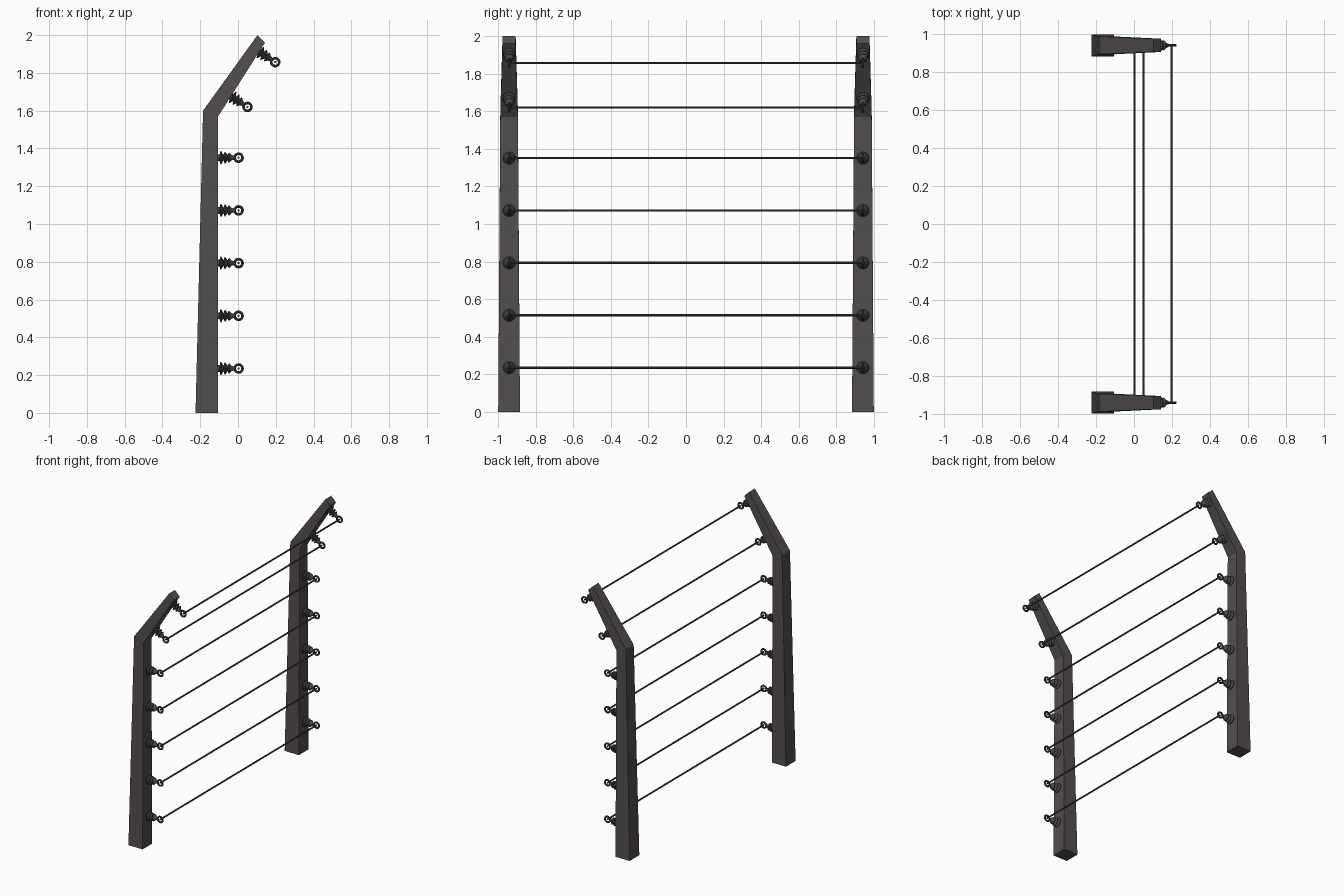
import bpy
import bmesh
from math import atan2, pi
from mathutils import Matrix, Vector

cube = bpy.data.objects.get("Cube")
if cube:
    bpy.data.objects.remove(cube, do_unlink=True)


def material(name, rgb):
    m = bpy.data.materials.new(name)
    m.use_nodes = True
    m.diffuse_color = (*rgb, 1)
    m.node_tree.nodes["Principled BSDF"].inputs["Base Color"].default_value = (*rgb, 1)
    return m


POST = material("post brown grey", (0.085, 0.077, 0.074))
DARK = material("insulator dark grey", (0.065, 0.065, 0.065))
WIRE = material("wire grey", (0.065, 0.06, 0.06))


def finish(bm, name, mat, smooth=False):
    bmesh.ops.recalc_face_normals(bm, faces=bm.faces)
    me = bpy.data.meshes.new(name)
    bm.to_mesh(me)
    bm.free()
    me.materials.append(mat)
    ob = bpy.data.objects.new(name, me)
    bpy.context.collection.objects.link(ob)
    if smooth:
        bpy.ops.object.select_all(action="DESELECT")
        ob.select_set(True)
        bpy.context.view_layer.objects.active = ob
        bpy.ops.object.shade_smooth_by_angle()
    return ob


# Tapered post sections: back point, front point, half width
SECTIONS = [((-0.225, 0), (-0.105, 0), 0.058),
            ((-0.185, 1.6), (-0.105, 1.57), 0.047),
            ((0.103, 2.0), (0.143, 1.96), 0.035)]


def post(name, y):
    bm = bmesh.new()
    rings = []
    for (bx, bz), (fx, fz), w in SECTIONS:
        corners = [(bx, y - w, bz), (fx, y - w, fz), (fx, y + w, fz), (bx, y + w, bz)]
        rings.append([bm.verts.new(c) for c in corners])
    for a, b in zip(rings, rings[1:]):
        for i in range(4):
            j = (i + 1) % 4
            bm.faces.new((a[i], a[j], b[j], b[i]))
    bm.faces.new(rings[0])
    bm.faces.new(rings[-1])
    finish(bm, name, POST)


def lathe(bm, profile, matrix, sides=16):
    """Spin (distance, radius) points around local x."""
    verts = [bm.verts.new((d, 0, r)) for d, r in profile]
    edges = [bm.edges.new(p) for p in zip(verts, verts[1:])]
    out = bmesh.ops.spin(bm, geom=verts + edges, cent=(0, 0, 0), axis=(1, 0, 0),
                         angle=2 * pi, steps=sides, use_duplicate=False)
    bmesh.ops.remove_doubles(bm, verts=bm.verts, dist=0.0001)
    bmesh.ops.transform(bm, matrix=matrix, verts=bm.verts)


# Stem with three shrinking sheds, measured back from the eye centre
SHEDS = [(-0.118, 0), (-0.118, 0.018), (-0.1, 0.018)]
for start, radius in ((-0.1, 0.035), (-0.078, 0.031), (-0.057, 0.026)):
    SHEDS += [(start + 0.004, radius), (start + 0.008, radius), (start + 0.02, 0.014)]
SHEDS += [(-0.022, 0.01), (-0.022, 0)]


def insulator(name, x, y, z, angle):
    place = Matrix.Translation((x, y, z)) @ Matrix.Rotation(angle, 4, "Y")
    bm = bmesh.new()
    lathe(bm, SHEDS, place)
    finish(bm, name, DARK, True)


def eye(name, x, y, z):
    bm = bmesh.new()
    major, minor, n, m = 0.021, 0.007, 20, 8
    grid = []
    for i in range(n):
        turn = Matrix.Rotation(2 * pi * i / n, 4, "Y")
        ring = []
        for j in range(m):
            tube = Matrix.Rotation(2 * pi * j / m, 4, "Z") @ Vector((minor, 0, 0))
            ring.append(bm.verts.new(turn @ (tube + Vector((major, 0, 0))) + Vector((x, y, z))))
        grid.append(ring)
    for i in range(n):
        a, b = grid[i], grid[(i + 1) % n]
        for j in range(m):
            k = (j + 1) % m
            bm.faces.new((a[j], a[k], b[k], b[j]))
    finish(bm, name, DARK, True)


def wire(name, x, z, reach):
    bm = bmesh.new()
    place = Matrix.Translation((x, 0, z)) @ Matrix.Rotation(pi / 2, 4, "X")
    bmesh.ops.create_cone(bm, cap_ends=True, segments=10, radius1=0.006, radius2=0.006,
                          depth=2 * reach, matrix=place)
    finish(bm, name, WIRE, True)


# Anchor points: five on the upright, two on the leaning arm
lean = atan2(0.248, 0.39)
anchors = [(0.003, 0.235 + 0.279 * i, 0) for i in range(5)]
anchors += [(0.05, 1.62, lean), (0.197, 1.857, lean)]

REACH = 0.942
for side, y in (("front", -REACH), ("back", REACH)):
    post(side + "_post", y)
    for n, (x, z, angle) in enumerate(anchors, 1):
        insulator(f"{side}_insulator_{n}", x, y, z, angle)
        eye(f"{side}_eye_{n}", x, y, z)
for n, (x, z, angle) in enumerate(anchors, 1):
    wire(f"wire_{n}", x, z, REACH)
